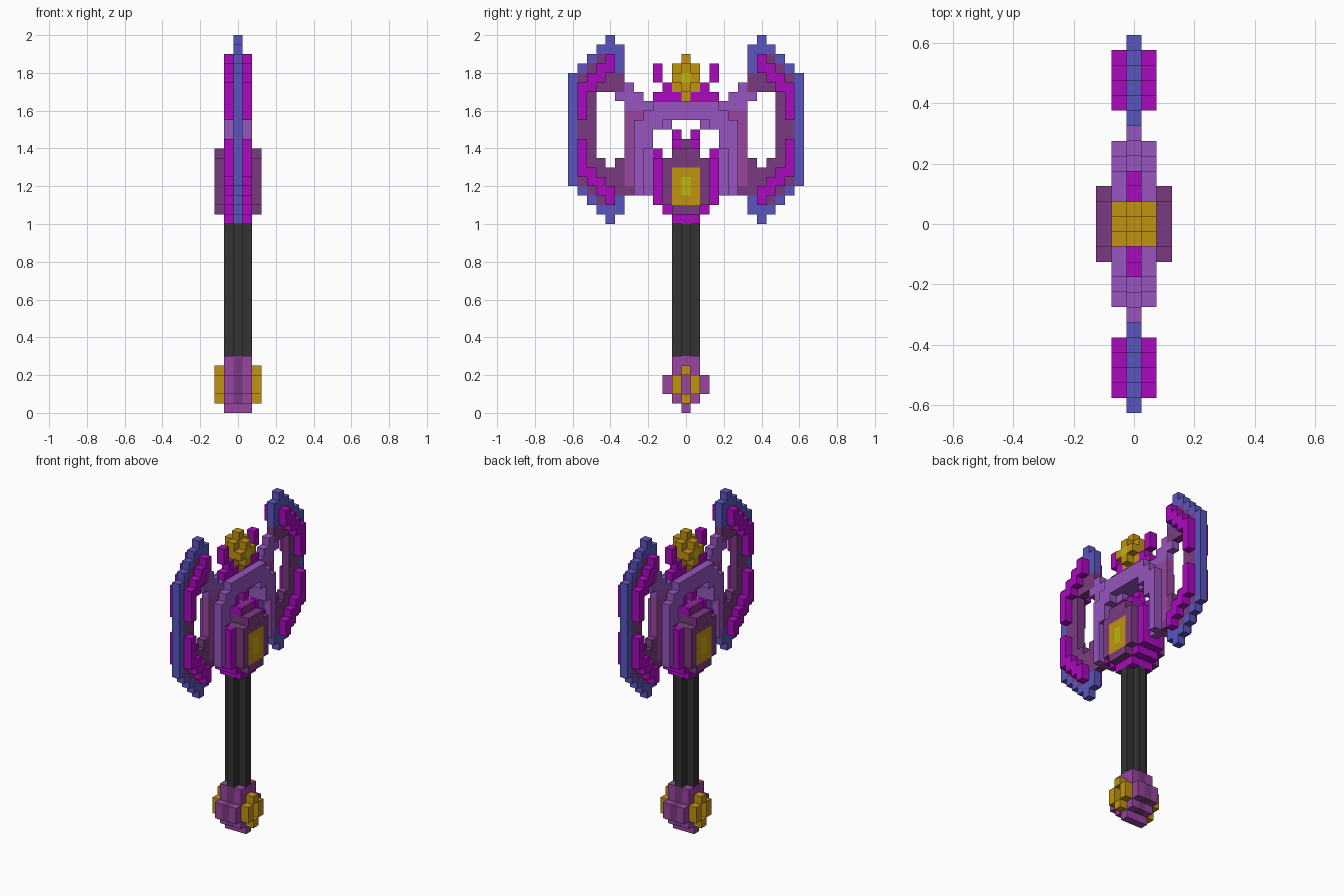
import bpy, bmesh

if "Cube" in bpy.data.objects:
    bpy.data.objects.remove(bpy.data.objects["Cube"], do_unlink=True)

U = 0.05  # size of one block


def linear(c):
    c /= 255
    return c / 12.92 if c <= 0.04045 else ((c + 0.055) / 1.055) ** 2.4


COLOURS = {
    "charcoal": (51, 51, 51), "blue": (90, 85, 190), "magenta": (170, 10, 190),
    "dark_plum": (122, 58, 128), "plum": (152, 70, 160), "lavender": (150, 85, 190),
    "gold": (192, 147, 16), "yellow": (190, 182, 15),
}
mats = {}
for name, rgb in COLOURS.items():
    m = bpy.data.materials.new(name)
    col = [linear(c) for c in rgb] + [1.0]
    m.use_nodes = True
    m.diffuse_color = col
    m.node_tree.nodes["Principled BSDF"].inputs["Base Color"].default_value = col
    mats[name] = m

blocks = {}  # (x, y, z) block index -> (part, colour)


def fill(part, colour, ys, zs, xs=(0, 0)):
    """Fill a box of blocks, mirrored in x and y; ranges are inclusive."""
    for i in range(xs[0], xs[1] + 1):
        for j in range(ys[0], ys[1] + 1):
            for k in range(zs[0], zs[1] + 1):
                for sx in (1, -1):
                    for sy in (1, -1):
                        blocks[(i * sx, j * sy, k)] = (part, colour)


def carve(ys, zs):
    for j in range(ys[0], ys[1] + 1):
        for k in range(zs[0], zs[1] + 1):
            blocks.pop((0, j, k), None)
            blocks.pop((0, -j, k), None)


# Handle with a plus-shaped section
fill("handle", "charcoal", (0, 1), (6, 19))
fill("handle", "charcoal", (0, 0), (6, 19), (0, 1))

# Pommel with a gold ring on each side
fill("pommel", "plum", (0, 0), (0, 0), (0, 1))
fill("pommel", "plum", (0, 1), (1, 5), (0, 1))
fill("pommel", "plum", (2, 2), (2, 3), (0, 1))
fill("pommel", "dark_plum", (1, 1), (1, 5))
fill("pommel", "dark_plum", (2, 2), (2, 3))
fill("pommel_ring", "gold", (0, 0), (1, 1), (2, 2))
fill("pommel_ring", "gold", (0, 0), (4, 4), (2, 2))
fill("pommel_ring", "gold", (1, 1), (2, 3), (2, 2))

# Blades: dark web, then a stepped blue edge along the outline
for k in range(20, 40):
    d = min(k - 20, 39 - k)           # distance from the blade tip
    outer = min(8 + d, 12)
    inner = 8 if d == 0 else 7
    fill("blade_web", "dark_plum", (inner, outer), (k, k))
    fill("blade_edge", "blue", (outer, outer), (k, k))
    if d < 4:
        fill("blade_edge", "blue", (inner, inner), (k, k))
    if d == 1:
        fill("blade_edge", "blue", (8, 8), (k, k))
carve((7, 9), (27, 32))
carve((8, 9), (33, 33))
carve((8, 8), (26, 26))

# Raised magenta trim on both faces of each blade, split in the middle
for sign in (0, 1):
    for d, lo, hi in ((2, 8, 8), (3, 8, 9), (4, 9, 10), (5, 10, 11),
                      (6, 11, 11), (7, 11, 11), (8, 11, 11)):
        k = 20 + d if sign else 39 - d
        fill("blade_trim", "magenta", (lo, hi), (k, k), (1, 1))

# Arms joining the ring to the blades
fill("upper_arm", "lavender", (6, 6), (34, 34))
fill("upper_arm", "lavender", (5, 7), (33, 33))
fill("upper_arm", "lavender", (4, 6), (32, 32))
fill("lower_arm", "dark_plum", (6, 7), (23, 25))

# Arched ring
fill("ring_rim", "plum", (6, 6), (24, 31))
fill("ring_rim", "plum", (5, 5), (23, 31))
fill("ring", "lavender", (0, 4), (32, 32))
fill("ring", "lavender", (0, 4), (31, 31))
fill("ring", "lavender", (2, 5), (30, 30))
fill("ring", "lavender", (4, 4), (23, 29))
fill("ring", "lavender", (0, 3), (31, 32), (1, 1))
fill("ring", "lavender", (3, 4), (30, 31), (1, 1))
fill("ring", "lavender", (4, 5), (28, 30), (1, 1))
fill("ring", "lavender", (5, 5), (23, 28), (1, 1))

# Magenta prongs around the upper gem
fill("prongs", "magenta", (3, 3), (35, 36))
fill("prongs", "magenta", (2, 2), (34, 34))
fill("prongs", "magenta", (1, 3), (33, 33))
fill("prongs", "magenta", (3, 3), (32, 32))

# Upper gem
fill("upper_gem", "gold", (0, 0), (33, 37))
fill("upper_gem", "gold", (0, 1), (34, 36))
fill("upper_gem", "gold", (0, 0), (34, 36), (0, 1))
fill("upper_gem", "gold", (0, 1), (35, 35), (0, 1))
fill("upper_gem", "yellow", (0, 0), (35, 35), (1, 1))

# Magenta collar and crown around the guard
fill("collar", "magenta", (0, 1), (20, 20), (0, 1))
fill("collar", "magenta", (0, 2), (21, 21), (0, 1))
fill("collar", "magenta", (3, 3), (22, 26), (0, 1))
fill("collar", "magenta", (3, 3), (27, 27))
fill("crown", "magenta", (0, 1), (28, 28), (0, 1))
fill("crown", "dark_plum", (0, 0), (28, 28), (0, 1))
fill("crown", "magenta", (1, 1), (29, 29))

# Guard block with a gold plate and yellow jewel on each side
fill("guard", "dark_plum", (0, 1), (21, 27), (2, 2))
fill("guard", "dark_plum", (2, 2), (22, 26), (2, 2))
fill("guard", "dark_plum", (0, 2), (22, 26), (0, 1))
fill("guard", "dark_plum", (0, 1), (27, 27), (0, 1))
fill("guard_plate", "gold", (0, 1), (22, 25), (2, 2))
fill("guard_jewel", "yellow", (0, 0), (23, 24), (2, 2))

# Turn the blocks of each part into a mesh, keeping only exposed faces
SIDES = [(axis, s) for axis in range(3) for s in (-1, 1)]
for part in sorted({p for p, _ in blocks.values()}):
    used = sorted({c for p, c in blocks.values() if p == part})
    bm = bmesh.new()
    cache = {}

    def vert(pos):
        if pos not in cache:
            x, y, z = pos
            cache[pos] = bm.verts.new(((x - 0.5) * U, (y - 0.5) * U, z * U))
        return cache[pos]

    for cell, (p, colour) in blocks.items():
        if p != part:
            continue
        for axis, s in SIDES:
            near = list(cell)
            near[axis] += s
            if tuple(near) in blocks:
                continue
            b, c = (axis + 1) % 3, (axis + 2) % 3
            ring = [(0, 0), (1, 0), (1, 1), (0, 1)]
            corners = []
            for u, v in (ring if s > 0 else ring[::-1]):
                q = list(cell)
                q[axis] += (s + 1) // 2
                q[b] += u
                q[c] += v
                corners.append(vert(tuple(q)))
            bm.faces.new(corners).material_index = used.index(colour)
    mesh = bpy.data.meshes.new(part)
    bm.to_mesh(mesh)
    bm.free()
    for c in used:
        mesh.materials.append(mats[c])
    bpy.context.collection.objects.link(bpy.data.objects.new(part, mesh))
